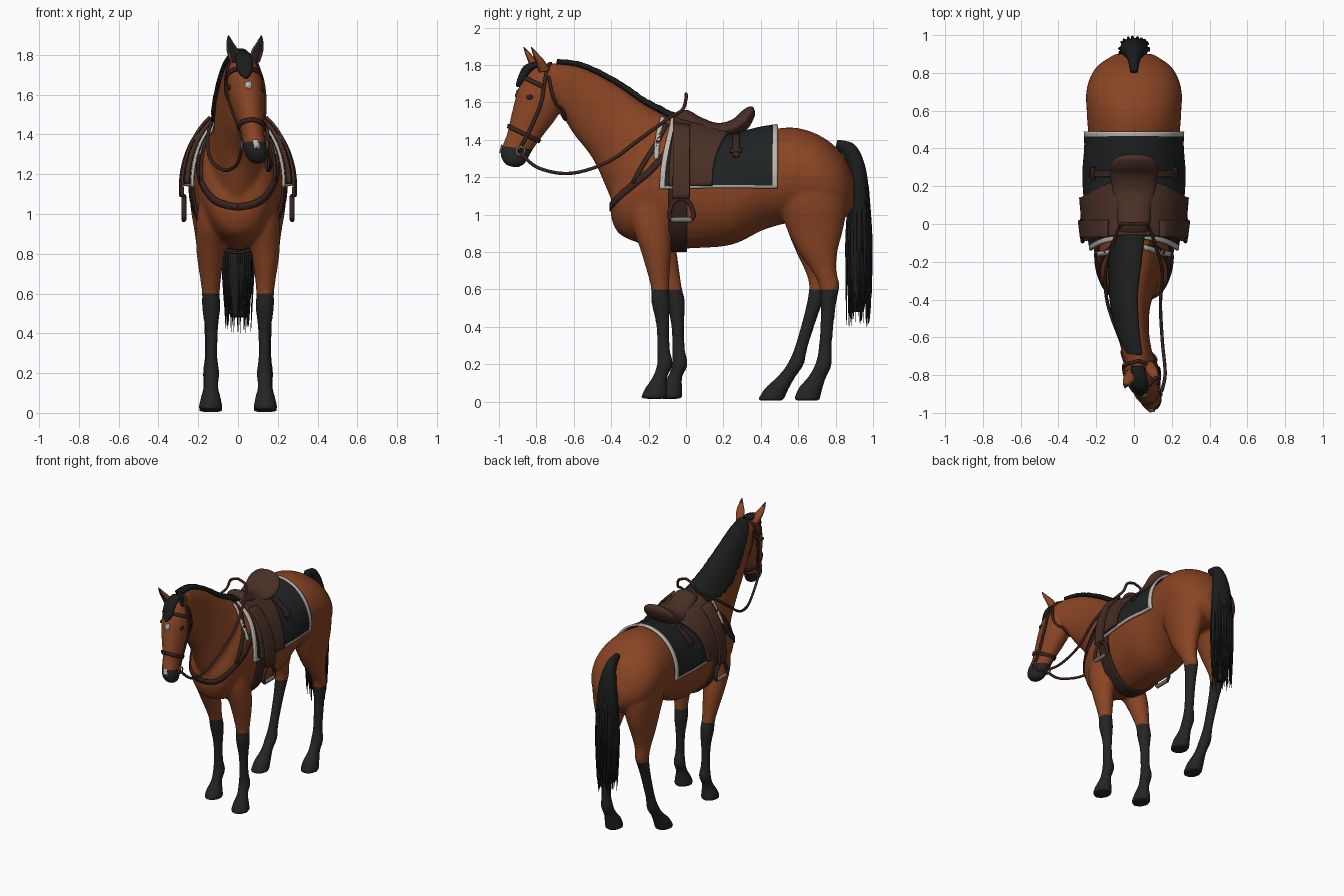
import bpy, bmesh, math, random
from mathutils import Vector
from mathutils.bvhtree import BVHTree

random.seed(4)
cube = bpy.data.objects.get("Cube")
if cube:
    bpy.data.objects.remove(cube)


def material(name, *rgb):
    m = bpy.data.materials.new(name)
    m.use_nodes = True
    m.diffuse_color = (*rgb, 1)
    m.node_tree.nodes["Principled BSDF"].inputs["Base Color"].default_value = (*rgb, 1)
    return m


bay = material("bay coat", .25, .058, .017)
black = material("black points", .018, .018, .019)
hair = material("black hair", .011, .012, .012)
leather = material("saddle leather", .066, .028, .019)
tack = material("dark strap", .04, .018, .014)
cloth = material("saddle cloth", .014, .016, .017)
fleece = material("pale fleece", .5, .47, .41)
metal = material("dull metal", .2, .18, .16)


def spline(pts, steps):
    """Smooth interpolation through tuples of any length."""
    p = [pts[0], *pts, pts[-1]]
    out = []
    for a, b, c, d in zip(p, p[1:], p[2:], p[3:]):
        for k in range(steps):
            t = k / steps
            out.append(tuple(
                j + .5 * t * (k2 - i + t * (2*i - 5*j + 4*k2 - m + t * (3*(j - k2) + m - i)))
                for i, j, k2, m in zip(a, b, c, d)))
    return out + [tuple(pts[-1])]


def ring(s, n=32, a0=0, a1=math.tau, grow=1):
    """Elliptic section between two outline points, with a half width."""
    x, ya, za, yb, zb, r = s
    c, h = Vector((x, (ya + yb) / 2, (za + zb) / 2)), Vector((0, ya - yb, za - zb)) / 2
    return [c + grow * (h * math.cos(a) + Vector((r * math.sin(a), 0, 0)))
            for a in (a0 + (a1 - a0) * i / n for i in range(n))]


def add_grid(bm, rows, wrap=False, cap=False):
    vs = [[bm.verts.new(p) for p in row] for row in rows]
    n = len(vs[0])
    for a, b in zip(vs, vs[1:]):
        for i in range(n if wrap else n - 1):
            j = (i + 1) % n
            bm.faces.new((a[i], a[j], b[j], b[i]))
    if cap:
        bm.faces.new(vs[0])
        bm.faces.new(vs[-1])


def finish(name, bm, *mats):
    bmesh.ops.recalc_face_normals(bm, faces=bm.faces)
    me = bpy.data.meshes.new(name)
    bm.to_mesh(me)
    me.shade_smooth()
    for m in mats:
        me.materials.append(m)
    ob = bpy.data.objects.new(name, me)
    bpy.context.collection.objects.link(ob)
    return ob


def grid(name, rows, mat, wrap=False, cap=False, thick=0):
    bm = bmesh.new()
    add_grid(bm, rows, wrap, cap)
    ob = finish(name, bm, mat)
    if thick:
        mod = ob.modifiers.new("thickness", 'SOLIDIFY')
        mod.thickness, mod.offset = thick, 0
    return ob


def loft(secs, steps=6):
    return [ring(s) for s in spline(secs, steps)]


def tubes(name, paths, radius, mat, taper=False):
    cu = bpy.data.curves.new(name, 'CURVE')
    cu.dimensions, cu.bevel_depth, cu.bevel_resolution = '3D', radius, 2
    for path in paths:
        pts = spline(path, 5)
        sp = cu.splines.new('POLY')
        sp.points.add(len(pts) - 1)
        for i, (q, p) in enumerate(zip(sp.points, pts)):
            q.co = (*p, 1)
            q.radius = 1 - (i / len(pts)) ** 2 if taper else 1
    cu.materials.append(mat)
    ob = bpy.data.objects.new(name, cu)
    bpy.context.collection.objects.link(ob)


# Trunk, neck and head outlines
trunk = [(0, y, t, y, b, r) for y, t, b, r in (
    (-.4, 1.14, .98, .07), (-.36, 1.26, .9, .14), (-.26, 1.42, .85, .19), (-.12, 1.49, .82, .215),
    (.05, 1.46, .82, .235), (.25, 1.42, .84, .25), (.42, 1.45, .92, .24), (.58, 1.465, .96, .25),
    (.72, 1.42, .96, .25), (.83, 1.33, .97, .2), (.9, 1.2, 1.03, .1))]
neck = [(0, -.05, 1.5, -.36, .98, .17), (-.005, -.22, 1.59, -.43, 1.15, .125),
        (-.015, -.38, 1.7, -.5, 1.3, .1), (-.005, -.55, 1.785, -.6, 1.43, .085),
        (.015, -.69, 1.81, -.66, 1.53, .08), (.03, -.8, 1.79, -.7, 1.6, .07)]
head = [(.025, -.8, 1.8, -.65, 1.69, .07), (.035, -.88, 1.71, -.655, 1.61, .09),
        (.045, -.91, 1.63, -.69, 1.52, .09), (.06, -.935, 1.53, -.75, 1.44, .073),
        (.075, -.958, 1.43, -.81, 1.36, .057), (.087, -.985, 1.36, -.85, 1.29, .058),
        (.095, -.99, 1.31, -.87, 1.265, .052), (.1, -.965, 1.265, -.905, 1.25, .03)]

# Legs: front edge, back edge, height, half width, distance from the middle
fore = ((-.3, -.08, 1.1, .08, .11), (-.29, -.08, .95, .085, .125), (-.24, -.08, .8, .07, .138),
        (-.19, -.09, .62, .046, .137), (-.185, -.085, .53, .046, .135), (-.16, -.09, .41, .032, .133),
        (-.155, -.085, .28, .03, .133), (-.155, -.07, .2, .04, .133), (-.18, -.1, .13, .036, .135),
        (-.22, -.1, .07, .052, .137), (-.245, -.1, .015, .062, .138))
hind = ((.5, .86, 1.2, .14, .1), (.5, .86, 1.05, .12, .12), (.54, .84, .92, .09, .13),
        (.6, .81, .8, .068, .135), (.67, .805, .7, .05, .137), (.71, .82, .62, .044, .137),
        (.72, .8, .5, .036, .137), (.71, .78, .3, .031, .137), (.69, .78, .2, .04, .137),
        (.65, .75, .13, .037, .137), (.6, .73, .07, .052, .137), (.575, .715, .005, .06, .137))


def leg(table, side, shift):
    return [(side * x, f + shift(z), z, b + shift(z), z, r) for f, b, z, r, x in table]


still = lambda z: 0
limbs = [leg(fore, 1, still), leg(fore, -1, lambda z: .08 * min(1, max(0, .95 - z) * 2.5)),
         leg(hind, 1, still), leg(hind, -1, lambda z: -.23 * max(0, .85 - z))]

# Blend all body parts into one skin
bm = bmesh.new()
for part in [trunk, neck, head, *limbs]:
    add_grid(bm, loft(part), True, True)
rough = finish("rough_body", bm)
mod = rough.modifiers.new("blend", 'REMESH')
mod.mode, mod.voxel_size = 'VOXEL', .0115
mod = rough.modifiers.new("soften", 'SMOOTH')
mod.factor, mod.iterations = .5, 7
skin = bpy.data.meshes.new_from_object(rough.evaluated_get(bpy.context.evaluated_depsgraph_get()))
bpy.data.objects.remove(rough)

# Cut the dark stockings and muzzle cleanly
bm = bmesh.new()
bm.from_mesh(skin)
nose, nose_dir = Vector((.08, -.93, 1.36)), Vector((0, -.1, -1)).normalized()
for co, no, keep in ((Vector((0, 0, .6)), Vector((0, 0, 1)), lambda p: p.z < .8),
                     (nose, nose_dir, lambda p: p.y < -.7)):
    faces = [f for f in bm.faces if keep(f.calc_center_median())]
    geom = faces + list({e for f in faces for e in f.edges}) + list({v for f in faces for v in f.verts})
    bmesh.ops.bisect_plane(bm, geom=geom, plane_co=co, plane_no=no)
for f in bm.faces:
    c = f.calc_center_median()
    f.material_index = int(c.z < .6 or (c.y < -.7 and (c - nose).dot(nose_dir) > 0))
bvh = BVHTree.FromBMesh(bm)
finish("horse_body", bm, bay, black)


def strap(name, pts, width, mat, off=.005, thick=.009):
    """Ribbon laid on the skin along a path."""
    line = [bvh.find_nearest(Vector(p))[:2] for p in spline(pts, 6)]
    rows = []
    for i, (p, n) in enumerate(line):
        t = line[min(i + 1, len(line) - 1)][0] - line[max(i - 1, 0)][0]
        w = t.cross(n).normalized() * width / 2
        rows.append([p + n * off - w, p + n * off + w])
    return grid(name, rows, mat, thick=thick)


def drape(name, front, back, a0, a1, off, mat, n=40, thick=.014):
    """Sheet draped over the back, from angle a0 to a1 in degrees."""
    rows = []
    for i in range(n + 1):
        a = math.radians(a0 + (a1 - a0) * i / n)
        d, row = Vector((math.cos(a), 0, math.sin(a))), []
        for j in range(n + 1):
            mid = Vector((0, front(a) + (back(a) - front(a)) * j / n, 1.1))
            hit = bvh.ray_cast(mid + d, -d)[0]
            row.append((hit or mid + d * .24) + d * off)
        rows.append(row)
    return grid(name, rows, mat, thick=thick)


# Mane, forelock and tail
rows = []
crest = spline(neck[:5], 12)
for i, s in enumerate(crest):
    reach = -.35 - .95 * math.sin(math.pi * i / (len(crest) - 1)) ** .6 - random.uniform(0, .1)
    rows.append(ring(s, 16, .3, reach, 1.08 + random.uniform(-.008, .012)))
grid("mane", rows, hair, thick=.022)
lock = [(.02, -.76, 1.825, -.75, 1.79, .035), (.03, -.86, 1.8, -.82, 1.77, .043),
        (.035, -.9, 1.73, -.86, 1.71, .038), (.04, -.91, 1.685, -.89, 1.68, .01)]
grid("forelock", loft(lock), hair, True, True)
dock = [(0, .81, 1.4, .8, 1.36, .02), (0, .9, 1.375, .85, 1.3, .035), (0, .955, 1.27, .87, 1.2, .06),
        (0, .98, 1.1, .87, 1.1, .075), (0, .985, .85, .86, .85, .07), (0, .98, .65, .86, .65, .065),
        (0, .95, .48, .88, .48, .035)]
grid("tail", loft(dock), hair, True, True)
strands = []
for i in range(80):
    a, k = random.uniform(0, math.tau), random.uniform(.6, 1)
    x, y, low = .08 * k * math.cos(a), .065 * k * math.sin(a), random.uniform(.39, .56)
    strands.append([(x * .8, .925 + y * .7, 1.15), (x, .925 + y, .9), (x, .925 + y * 1.05, .7),
                    (x * .85, .925 + y * 1.05, low)])
tubes("tail_strands", strands, .009, hair, True)

# Ears, eyes and face markings
for side, name in ((1, "left"), (-1, "right")):
    x, y = .035 + .05 * side, -.775 + .02 * side
    ear = [(x, y - .03, 1.76, y + .03, 1.77, .026), (x + .012 * side, y - .05, 1.82, y, 1.82, .03),
           (x + .025 * side, y - .065, 1.86, y - .035, 1.86, .018),
           (x + .033 * side, y - .075, 1.897, y - .07, 1.897, .003)]
    ob = grid(name + "_ear", loft(ear), bay, True, True)
    ob.data.materials.append(black)
    for f in ob.data.polygons:
        f.material_index = int(f.normal.y < -.75 or f.center.z > 1.875)
    spot = bvh.find_nearest(Vector((.045 + .12 * side, -.845, 1.635)))[0]
    bpy.ops.mesh.primitive_uv_sphere_add(segments=16, ring_count=10, radius=.019, location=spot)
    eye = bpy.context.object
    eye.name, eye.scale = name + "_eye", (.5, 1, .7)
    eye.data.materials.append(black)
    eye.data.shade_smooth()
strap("forehead_star", [(.055, -1, 1.69), (.06, -1, 1.66)], .035, fleece, .004, .006)
strap("nose_snip", [(.09, -1.05, 1.4), (.105, -1.05, 1.34)], .03, fleece, .004, .006)

# Saddle cloth with a fleece border
pad = drape("saddle_cloth", lambda a: -.14 + .06 * math.sin(a) ** 4, lambda a: .49, 9, 171, .018, cloth, 48)
pad.data.materials.append(fleece)
for i, f in enumerate(pad.data.polygons):
    r, c = divmod(i, 48)
    f.material_index = int(r < 1 or r > 46 or c < 2 or c > 45)

# Saddle
drape("saddle_flaps", lambda a: -.09 + .03 * math.sin(a) ** 4, lambda a: .14 + .1 * math.sin(a) ** 4,
      11, 169, .038, leather, thick=.022)
seat = [(0, -.07, 1.52, -.07, 1.44, .07), (0, 0, 1.56, 0, 1.46, .085), (0, .08, 1.52, .08, 1.42, .09),
        (0, .17, 1.49, .17, 1.41, .11), (0, .25, 1.51, .26, 1.42, .125), (0, .3, 1.555, .33, 1.46, .125),
        (0, .34, 1.578, .365, 1.52, .09), (0, .36, 1.575, .37, 1.55, .04)]
grid("saddle_seat", loft(seat), leather, True, True)
girth = [s for s in spline(trunk, 12) if -.1 < s[1] < .01]
grid("girth", [ring(s, 48, 1.4, math.tau - 1.4, 1.035) for s in girth], tack, thick=.012)

for side, name in ((1, "left"), (-1, "right")):
    # Stirrup leather, stirrup and rear billet
    turn = lambda a: a if side > 0 else 180 - a
    drape(name + "_stirrup_leather", lambda a: -.07, lambda a: .02, turn(-3), turn(70), .06, leather, 14)
    drape(name + "_billet", lambda a: .25, lambda a: .285, turn(42), turn(72), .032, tack, 10)
    drape(name + "_buckle", lambda a: .235, lambda a: .3, turn(46), turn(50), .038, tack, 6)
    x = side * .272
    tubes(name + "_stirrup", [[(x, -.025, 1.09), (x, -.07, 1.06), (x, -.085, .98), (x, .035, .98),
                               (x, .02, 1.06), (x, -.025, 1.09)]], .012, tack)
    tubes(name + "_stirrup_tread", [[(x, -.08, .972), (x, .03, .972)]], .014, metal)
    # Breast collar
    strap(name + "_breast_collar", [(side * .24, -.1, 1.36), (side * .24, -.2, 1.24), (side * .2, -.32, 1.14),
                                    (side * .12, -.42, 1.06), (0, -.46, 1.035)], .035, tack)
    strap(name + "_collar_hanger", [(side * .09, -.1, 1.49), (side * .18, -.17, 1.38),
                                    (side * .2, -.29, 1.17)], .024, tack)
    strap(name + "_fleece_edge", [(side * .06, -.12, 1.53), (side * .14, -.15, 1.42),
                                  (side * .2, -.16, 1.3)], .025, fleece)
    # Bridle side
    strap(name + "_cheekpiece", [(.025, -.73, 1.86), (.03 + side * .1, -.75, 1.74), (.04 + side * .13, -.77, 1.6),
                                 (.06 + side * .12, -.82, 1.47), (.085 + side * .1, -.885, 1.34)], .018, tack)
    strap(name + "_throat_latch", [(.03 + side * .1, -.73, 1.75), (.03 + side * .12, -.69, 1.62),
                                   (.035, -.64, 1.51)], .015, tack)
    bpy.ops.mesh.primitive_torus_add(major_radius=.022, minor_radius=.005, rotation=(0, math.pi / 2, 0),
                                     location=(.083 + side * .064, -.885, 1.34))
    bpy.context.object.name = name + "_bit_ring"
    bpy.context.object.data.materials.append(metal)
for name, low, high, t in (("noseband", 3, 4, .6), ("browband", 0, 1, .75)):
    mid = [a + (b - a) * t for a, b in zip(head[low], head[high])]
    span = (0, math.tau) if low else (-1.7, 1.7)
    loop = ring(mid, 24, *span, 1.12)
    strap(name, loop + loop[:1] if low else loop, .022, tack)

# Reins meeting in a loop above the pommel
tubes("reins", [[(.083 + s * .064, -.885, 1.33), (.08 + s * .085, -.79, 1.25), (.04 + s * .11, -.62, 1.22),
                 (s * .14, -.42, 1.28), (s * .15, -.25, 1.4), (s * .11, -.1, 1.51), (s * .08, -.02, 1.56),
                 (s * .06, 0, 1.62), (0, 0, 1.645)] for s in (1, -1)], .009, tack)
